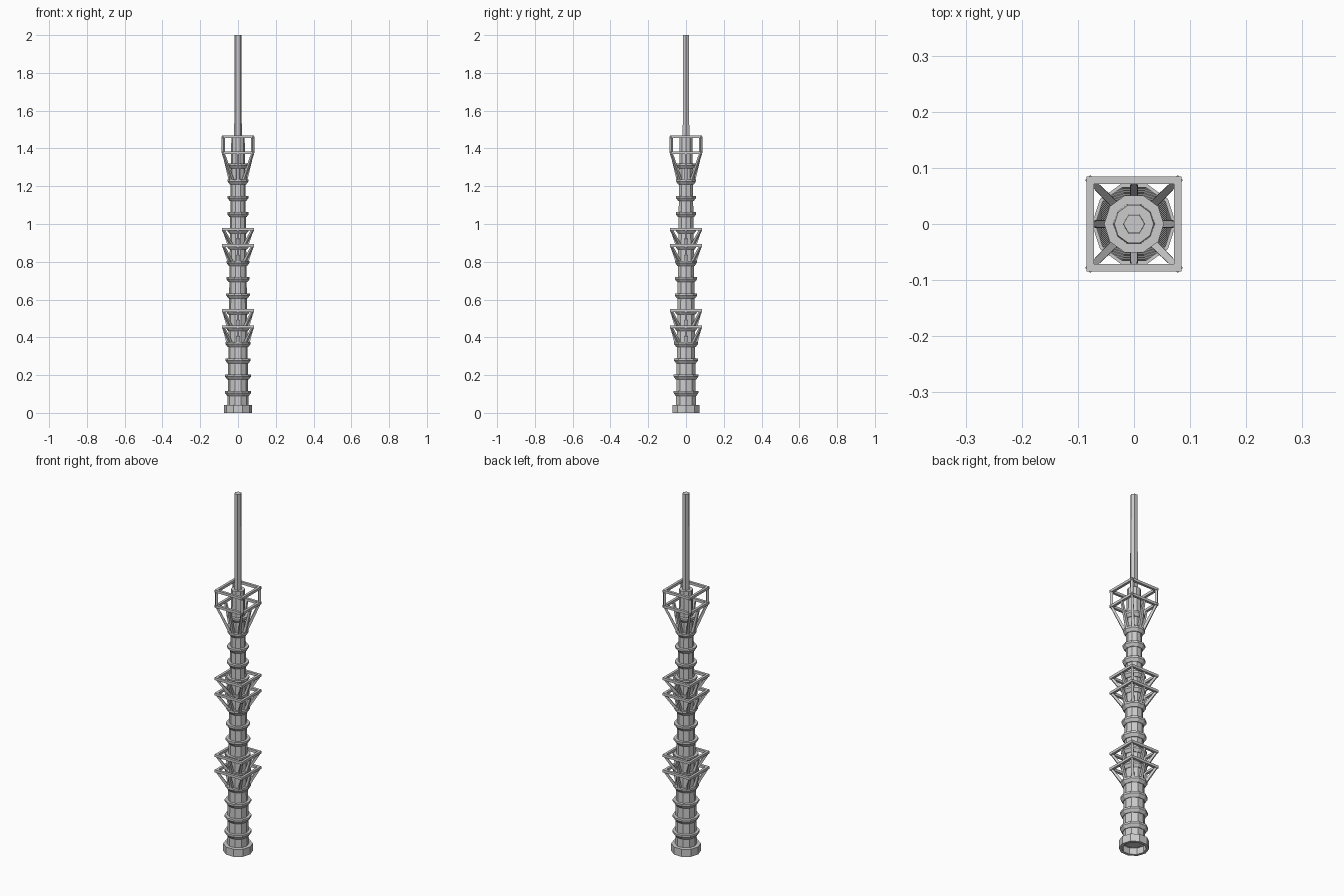
import bpy, math
from mathutils import Vector

if "Cube" in bpy.data.objects:
    bpy.data.objects.remove(bpy.data.objects["Cube"])

SIDES = 10
HALF = 0.078          # centre line of the square frames
BAR = 0.014           # frame bar thickness


def level(i):
    return 0.108 + 0.086 * i


def shaft_radius(z):
    return 0.055 - 0.0135 * z


def make(name, verts, faces):
    mesh = bpy.data.meshes.new(name)
    mesh.from_pydata(verts, [], faces)
    mesh.update()
    ob = bpy.data.objects.new(name, mesh)
    bpy.context.collection.objects.link(ob)
    return ob


def lathe(name, profile, sides=SIDES, closed=False):
    """Spin (radius, z) points about z; open profiles are capped at both ends."""
    verts = [(r * math.cos(2 * math.pi * k / sides), r * math.sin(2 * math.pi * k / sides), z)
             for r, z in profile for k in range(sides)]
    n = len(profile)
    faces = []
    for i in range(n if closed else n - 1):
        a, b = i * sides, (i + 1) % n * sides
        for k in range(sides):
            m = (k + 1) % sides
            faces.append((a + k, a + m, b + m, b + k))
    if not closed:
        faces.append(tuple(reversed(range(sides))))
        faces.append(tuple(range((n - 1) * sides, n * sides)))
    return make(name, verts, faces)


def beam(name, p, q, w0, w1):
    """Square bar from p to q, width going from w0 to w1."""
    p, q = Vector(p), Vector(q)
    d = (q - p).normalized()
    radial = Vector((q.x, q.y, 0)).normalized()
    side = d.cross(radial)
    if side.length < 1e-4:
        side = Vector((-radial.y, radial.x, 0))
    side.normalize()
    up = d.cross(side)
    verts = [c + side * sx * w / 2 + up * sy * w / 2
             for c, w in ((p, w0), (q, w1))
             for sx, sy in ((-1, -1), (1, -1), (1, 1), (-1, 1))]
    faces = [(3, 2, 1, 0), (4, 5, 6, 7)] + [(i, (i + 1) % 4, (i + 1) % 4 + 4, i + 4) for i in range(4)]
    return make(name, verts, faces)


def square_frame(name, z):
    """Mitred square hoop of bars."""
    o, i, h = HALF + BAR / 2, HALF - BAR / 2, BAR / 2
    verts = [(r * x, r * y, z + dz)
             for r, dz in ((o, -h), (o, h), (i, h), (i, -h))
             for x, y in ((-1, -1), (1, -1), (1, 1), (-1, 1))]
    faces = [(a * 4 + k, a * 4 + (k + 1) % 4, (a + 1) % 4 * 4 + (k + 1) % 4, (a + 1) % 4 * 4 + k)
             for a in range(4) for k in range(4)]
    return make(name, verts, faces)


def struts(name, z0, z1):
    """Eight braces fanning from the shaft to corners and side middles."""
    r = shaft_radius(z0) + 0.002
    for x in (-1, 0, 1):
        for y in (-1, 0, 1):
            if x or y:
                d = Vector((x, y, 0)).normalized() * r
                beam(name, (d.x, d.y, z0), (x * HALF, y * HALF, z1), 0.015, 0.011)


# hollow foot
lathe("foot_ring", [(0.06, 0), (0.075, 0), (0.075, 0.042), (0.05, 0.042), (0.05, 0.035), (0.06, 0.035)], closed=True)

# tapered shaft
lathe("shaft", [(shaft_radius(0), 0.036), (shaft_radius(1.465), 1.465)])

# flared collars up the shaft
for i in range(15):
    z, r = level(i), shaft_radius(level(i))
    lathe("collar", [(r - 0.004, z - 0.018), (r + 0.004, z - 0.018), (r + 0.016, z - 0.002),
                     (r + 0.016, z + 0.009), (r - 0.004, z + 0.009)], closed=True)

# two pairs of braced square platforms
for i in (4, 5, 9, 10):
    square_frame("platform_frame", level(i) + 0.004)
    struts("platform_strut", level(i - 1), level(i) + 0.002)

# top cage
square_frame("cage_lower_frame", 1.377)
square_frame("cage_upper_frame", 1.462)
struts("cage_strut", level(13), 1.375)
for x in (-1, 1):
    for y in (-1, 1):
        beam("cage_post", (x * HALF, y * HALF, 1.375), (x * HALF, y * HALF, 1.462), 0.013, 0.013)

# mast
lathe("mast", [(0.02, 1.45), (0.019, 2.0)], sides=6)
